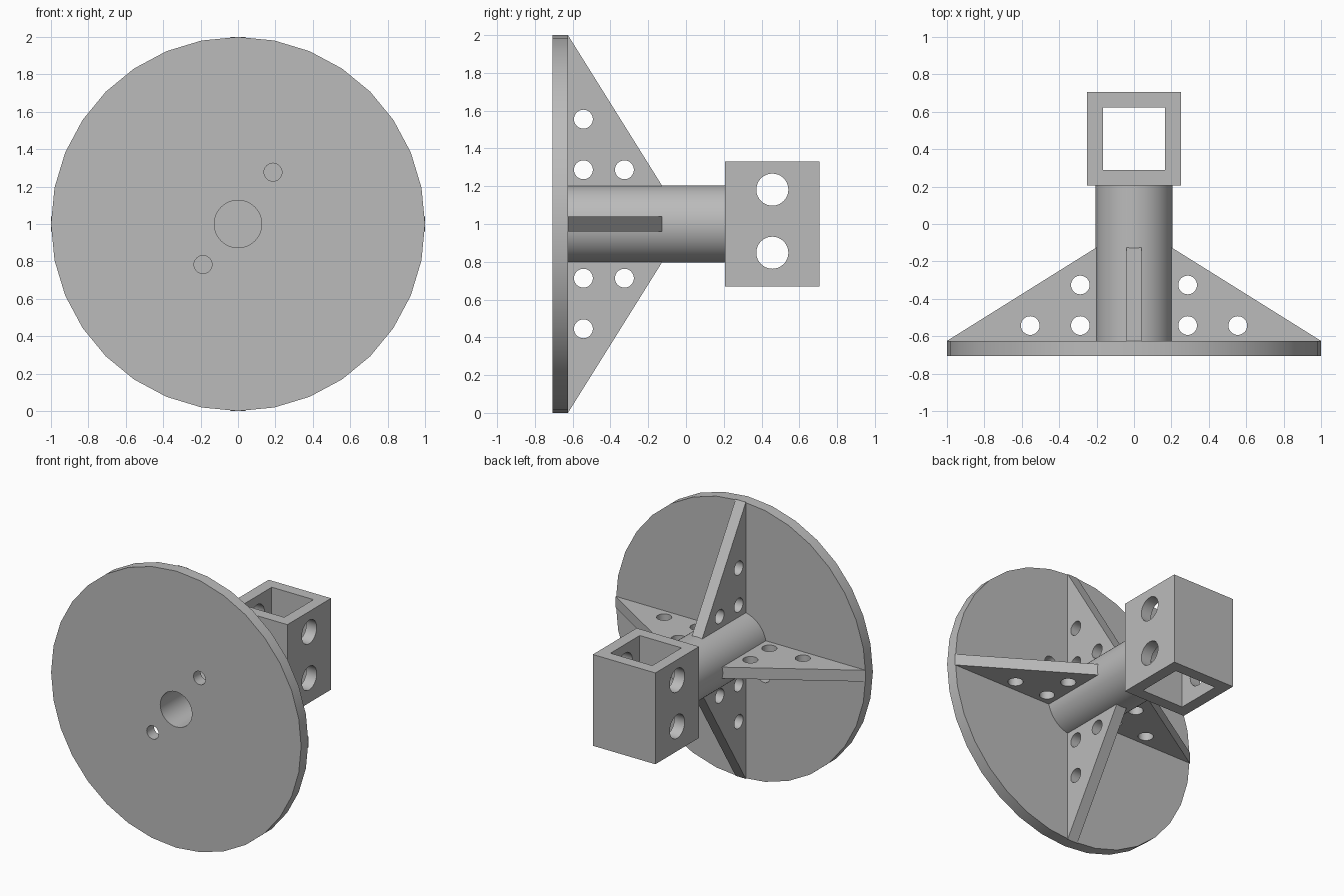
import bpy
import bmesh
from math import pi
from mathutils import Matrix, Vector

if "Cube" in bpy.data.objects:
    bpy.data.objects.remove(bpy.data.objects["Cube"])

# Single plain grey
GREY = (0.5, 0.5, 0.5, 1)
grey = bpy.data.materials.new("plain grey")
grey.use_nodes = True
grey.diffuse_color = GREY
grey.node_tree.nodes["Principled BSDF"].inputs["Base Color"].default_value = GREY

CENTRE = Vector((0, 0, 1))
PLATE_FRONT, PLATE_BACK = -0.707, -0.625
BOX_FRONT, BOX_BACK = 0.207, 0.707
TUBE_R, BORE_R, FIN_HALF = 0.205, 0.127, 0.041


def finish(name, bm):
    bmesh.ops.recalc_face_normals(bm, faces=bm.faces)
    mesh = bpy.data.meshes.new(name)
    bm.to_mesh(mesh)
    bm.free()
    mesh.materials.append(grey)
    obj = bpy.data.objects.new(name, mesh)
    bpy.context.collection.objects.link(obj)
    return obj


def cylinder(name, radius, start, end, sides=32):
    """Cylinder running from one point to another."""
    start, end = Vector(start), Vector(end)
    axis = end - start
    # Turn the z axis onto x or y so that a vertex stays on the other axes
    if abs(axis.y) > abs(axis.x):
        turn = Matrix.Rotation(-pi / 2, 4, "X")
    elif abs(axis.x) > abs(axis.z):
        turn = Matrix.Rotation(pi / 2, 4, "Y")
    else:
        turn = Matrix()
    bm = bmesh.new()
    bmesh.ops.create_cone(bm, cap_ends=True, segments=sides, radius1=radius, radius2=radius,
                          depth=axis.length,
                          matrix=Matrix.Translation((start + end) / 2) @ turn)
    return finish(name, bm)


def block(name, size, centre):
    bm = bmesh.new()
    bmesh.ops.create_cube(bm, size=1, matrix=Matrix.Translation(centre) @ Matrix.Diagonal((*size, 1)))
    return finish(name, bm)


def cut(obj, cutters):
    """Subtract the cutters, then discard them."""
    bpy.context.view_layer.objects.active = obj
    for cutter in cutters:
        mod = obj.modifiers.new("cut", "BOOLEAN")
        mod.operation, mod.solver, mod.object = "DIFFERENCE", "EXACT", cutter
        bpy.ops.object.modifier_apply(modifier=mod.name)
        bpy.data.objects.remove(cutter)


def bore():
    return cylinder("bore_cutter", BORE_R, (0, -0.9, 1), (0, 0.45, 1))


# Round base plate with the central bore and two screw holes
plate = cylinder("base_plate", 1, (0, PLATE_FRONT, 1), (0, PLATE_BACK, 1))
screws = [cylinder("screw_cutter", 0.048, (x, -0.9, z), (x, -0.5, z))
          for x, z in ((0.187, 1.277), (-0.187, 0.783))]
cut(plate, [bore()] + screws)

# Hollow stem
stem = cylinder("stem_tube", TUBE_R, (0, PLATE_BACK, 1), (0, BOX_FRONT, 1), 64)
cut(stem, [bore()])

# Square socket, open above and below, with two cross holes
mid_y = (BOX_FRONT + BOX_BACK) / 2
socket = block("square_socket", (0.5, BOX_BACK - BOX_FRONT, 0.66), (0, mid_y, 1))
cross = [cylinder("cross_cutter", 0.085, (-0.5, mid_y, z), (0.5, mid_y, z))
         for z in (0.848, 1.182)]
cut(socket, [block("cavity_cutter", (0.334, 0.334, 1), (0, mid_y, 1)), bore()] + cross)

# Four triangular fins, each drilled three times
parts = [plate, stem, socket]
profile = [(0.15, PLATE_BACK), (1, PLATE_BACK), (0.2, -0.125), (0.15, -0.125)]
holes = [(0.287, -0.543), (0.555, -0.543), (0.287, -0.326)]
for i, side in enumerate(("left", "top", "right", "bottom")):
    bm = bmesh.new()
    face = bm.faces.new([bm.verts.new((r, y, -FIN_HALF)) for r, y in profile])
    grown = bmesh.ops.extrude_face_region(bm, geom=[face])["geom"]
    bmesh.ops.translate(bm, vec=(0, 0, 2 * FIN_HALF),
                        verts=[g for g in grown if isinstance(g, bmesh.types.BMVert)])
    fin = finish(side + "_fin", bm)
    cut(fin, [cylinder("fin_cutter", 0.05, (r, y, -0.2), (r, y, 0.2)) for r, y in holes])
    fin.data.transform(Matrix.Translation(CENTRE) @ Matrix.Rotation(-i * pi / 2, 4, "Y"))
    parts.append(fin)

# Smooth round walls, crisp edges
bpy.ops.object.select_all(action="DESELECT")
for obj in parts:
    obj.select_set(True)
bpy.context.view_layer.objects.active = plate
bpy.ops.object.shade_smooth_by_angle(angle=pi / 6)
